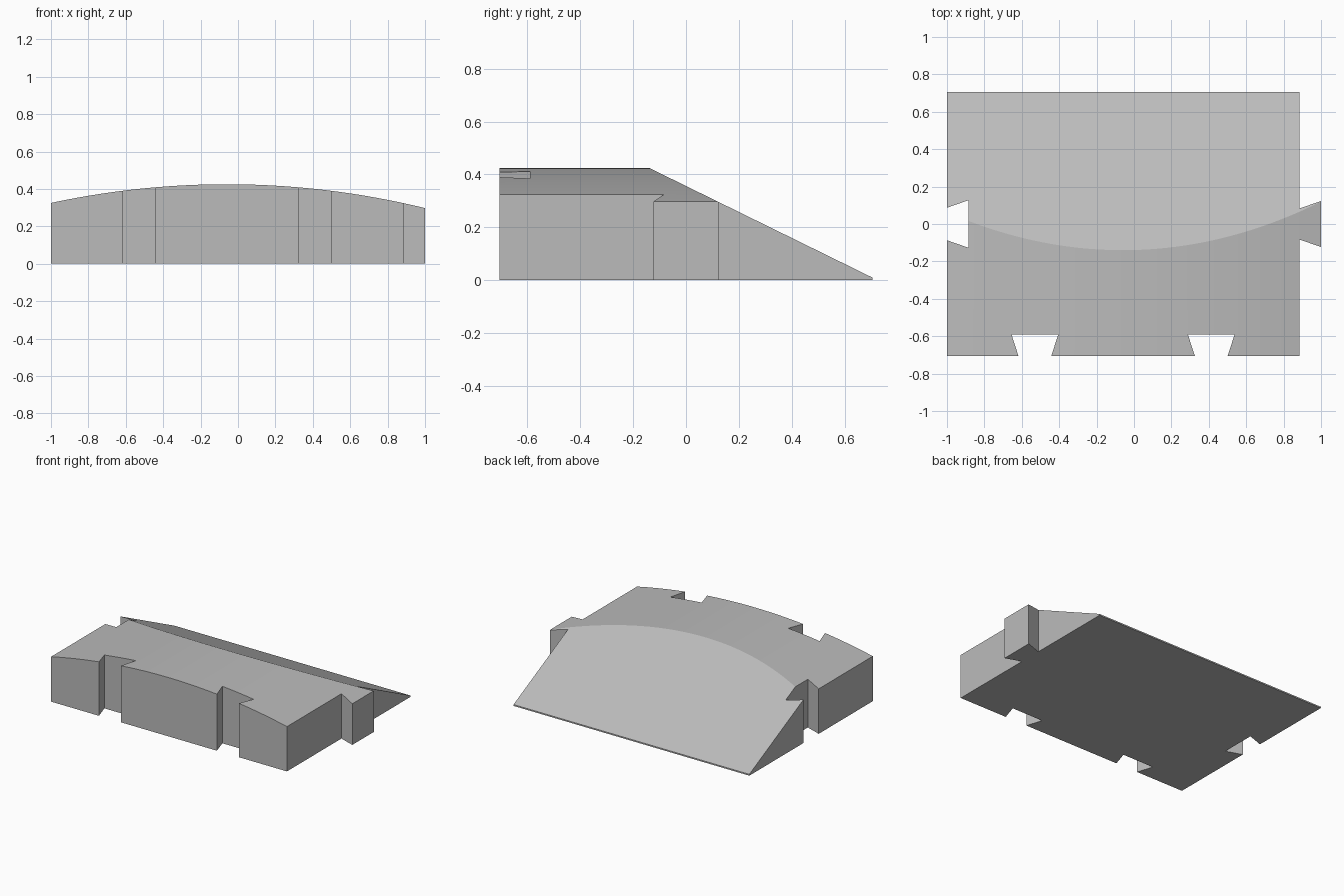
import bpy, bmesh, math
from mathutils import Vector

cube = bpy.data.objects.get("Cube")
if cube:
    bpy.data.objects.remove(cube, do_unlink=True)

BACK, FRONT = 0.705, -0.705
LEFT, RIGHT, TAB = 0.885, -1.0, 1.0
CREST_X, CREST_Y, CREST_Z, RADIUS = -0.06, -0.14, 0.425, 4.47
LIP = 0.01

grey = bpy.data.materials.new("plain grey")
grey.use_nodes = True
colour = (0.5, 0.5, 0.5, 1)
grey.diffuse_color = colour
grey.node_tree.nodes["Principled BSDF"].inputs["Base Color"].default_value = colour


def prism(name, points, direction, slope=None):
    """Extrude a flat outline; optionally slice off what lies above a slope."""
    bm = bmesh.new()
    face = bm.faces.new([bm.verts.new(p) for p in points])
    ext = bmesh.ops.extrude_face_region(bm, geom=[face])
    moved = [v for v in ext["geom"] if isinstance(v, bmesh.types.BMVert)]
    bmesh.ops.translate(bm, vec=direction, verts=moved)
    if slope:
        co, no = slope
        cut = bmesh.ops.bisect_plane(bm, geom=bm.verts[:] + bm.edges[:] + bm.faces[:],
                                     plane_co=co, plane_no=no, clear_outer=True)
        rim = [e for e in cut["geom_cut"] if isinstance(e, bmesh.types.BMEdge)]
        bmesh.ops.contextual_create(bm, geom=rim)
    bmesh.ops.recalc_face_normals(bm, faces=bm.faces)
    mesh = bpy.data.meshes.new(name)
    bm.to_mesh(mesh)
    bm.free()
    mesh.materials.append(grey)
    obj = bpy.data.objects.new(name, mesh)
    bpy.context.collection.objects.link(obj)
    return obj


# Arched block, sliced by the ramp plane that falls to a thin back lip
def arch_z(x):
    return CREST_Z - RADIUS + math.sqrt(RADIUS ** 2 - (x - CREST_X) ** 2)


STEPS = 48
xs = [-1.05 + 2.1 * i / STEPS for i in range(STEPS + 1)]
profile = [(x, -0.8, arch_z(x)) for x in xs] + [(xs[-1], -0.8, 0), (xs[0], -0.8, 0)]
ramp = Vector((0, CREST_Z - LIP, BACK - CREST_Y)).normalized()
tile = prism("ramp_tile", profile, (0, 1.52, 0), ((0, CREST_Y, CREST_Z), ramp))


# Plan outline with dovetail sockets in the front and right, and a tab on the left
def socket(centre):
    return [(centre - 0.088, FRONT), (centre - 0.125, -0.59),
            (centre + 0.125, -0.59), (centre + 0.088, FRONT)]


plan = [(RIGHT, FRONT)] + socket(-0.53) + socket(0.413) + [(LEFT, FRONT)]
plan += [(LEFT, -0.083), (TAB, -0.123), (TAB, 0.123), (LEFT, 0.083)]
plan += [(LEFT, BACK), (RIGHT, BACK)]
plan += [(RIGHT, 0.087), (-0.885, 0.127), (-0.885, -0.127), (RIGHT, -0.087)]
outline = prism("plan_cutter", [(x, y, -0.2) for x, y in plan], (0, 0, 1))
outline.hide_render = True

# Trim the block to the outline
trim = tile.modifiers.new("trim", "BOOLEAN")
trim.operation = "INTERSECT"
trim.solver = "EXACT"
trim.object = outline
bpy.ops.object.select_all(action="DESELECT")
tile.select_set(True)
bpy.context.view_layer.objects.active = tile
bpy.ops.object.modifier_apply(modifier=trim.name)
bpy.data.objects.remove(outline, do_unlink=True)
bpy.ops.object.shade_smooth_by_angle(angle=math.radians(20))
